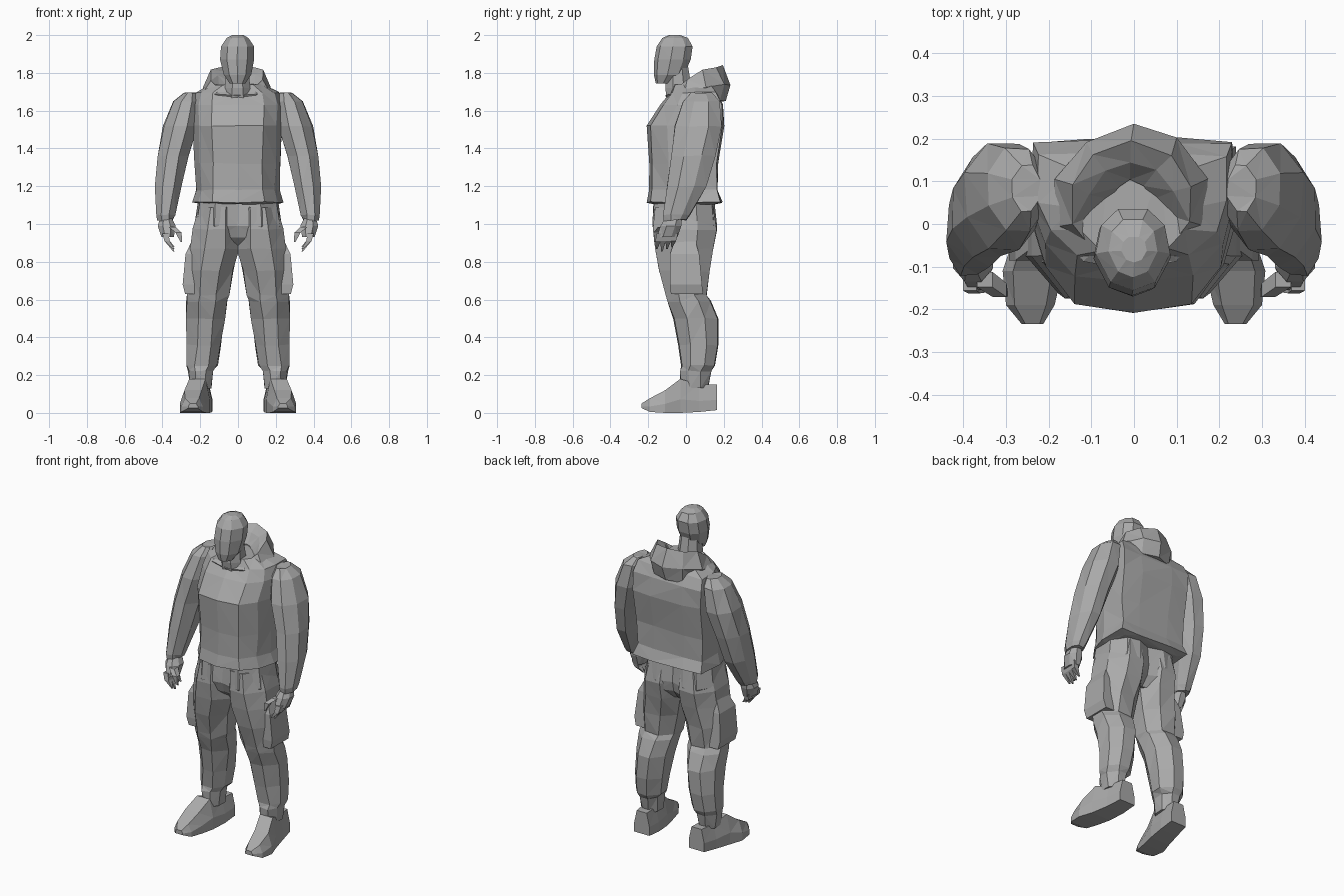
import bpy, bmesh, math, random
from mathutils import Vector

random.seed(4)
mat = bpy.data.materials.new("stone grey")
mat.diffuse_color = (0.4, 0.4, 0.4, 1)

# Unit cross-sections (u = left-right, v = front-back)
ROUND = [(math.cos(math.radians(a + 22.5)) * 1.08, math.sin(math.radians(a + 22.5)) * 1.08)
         for a in range(0, 360, 45)]
TORSO = [(0, -1), (0.58, -0.9), (0.88, -0.45), (1, 0.1), (0.98, 0.97), (0.45, 1),
         (-0.45, 1), (-0.98, 0.97), (-1, 0.1), (-0.88, -0.45), (-0.58, -0.9)]
HIPS = [(0, -0.85), (0.55, -1), (0.95, -0.5), (1, 0.4), (0.75, 0.9), (0.4, 1), (0, 0.8),
        (-0.4, 1), (-0.75, 0.9), (-1, 0.4), (-0.95, -0.5), (-0.55, -1)]
HEAD = [(0, -1), (0.6, -0.8), (1, -0.1), (0.85, 0.6), (0.4, 1),
        (-0.4, 1), (-0.85, 0.6), (-1, -0.1), (-0.6, -0.8)]
BOX = [(-1, -1), (1, -1), (1, 1), (-1, 1)]


def loft(name, rings, mirror=False, jitter=0.0, closed=False):
    """Skin a list of 3D rings with flat triangles."""
    bm = bmesh.new()
    vs = [[bm.verts.new(Vector(p) + Vector([random.uniform(-jitter, jitter) for _ in range(3)]))
           for p in r] for r in rings]
    n = len(vs[0])
    pairs = list(zip(vs, vs[1:])) + ([(vs[-1], vs[0])] if closed else [])
    for a, b in pairs:
        for i in range(n):
            j = (i + 1) % n
            bm.faces.new((a[i], a[j], b[j], b[i]))
    if not closed:
        bm.faces.new(vs[0])
        bm.faces.new(vs[-1])
    bmesh.ops.triangulate(bm, faces=bm.faces[:])
    bmesh.ops.recalc_face_normals(bm, faces=bm.faces[:])
    me = bpy.data.meshes.new(name)
    bm.to_mesh(me)
    bm.free()
    me.materials.append(mat)
    ob = bpy.data.objects.new(name, me)
    bpy.context.collection.objects.link(ob)
    if mirror:
        ob.modifiers.new("mirror", "MIRROR")
    return ob


def stack(section, levels):
    """Horizontal rings from (z, x0, x1, y0, y1) bounds."""
    return [[((x0 + x1) / 2 + u * (x1 - x0) / 2, (y0 + y1) / 2 + v * (y1 - y0) / 2, z)
             for u, v in section] for z, x0, x1, y0, y1 in levels]


def finger(name, path, r):
    """Tapered square prism along a short path."""
    rings = [[(p[0] + u * r * s, p[1] + v * r * s, p[2]) for u, v in BOX]
             for p, s in zip(path, (1, 0.9, 0.25))]
    loft(name, rings, True)


# Head and neck
loft("head", stack(HEAD, [
    (1.745, -0.045, 0.04, -0.16, -0.07), (1.79, -0.075, 0.07, -0.17, -0.01),
    (1.87, -0.095, 0.085, -0.168, 0.025), (1.94, -0.09, 0.085, -0.155, 0.035),
    (1.985, -0.06, 0.055, -0.125, 0.01), (2.0, -0.03, 0.03, -0.09, -0.03)]))
loft("neck", stack(ROUND, [(1.65, -0.08, 0.075, -0.1, 0.05), (1.72, -0.07, 0.065, -0.11, 0.03),
                           (1.84, -0.06, 0.055, -0.1, 0.01)]))

# Sweatshirt body with flared hem
loft("torso", stack(TORSO, [
    (1.105, -0.2, 0.2, -0.17, 0.15), (1.115, -0.24, 0.24, -0.205, 0.19),
    (1.18, -0.222, 0.22, -0.197, 0.168), (1.32, -0.228, 0.226, -0.195, 0.17),
    (1.52, -0.238, 0.232, -0.21, 0.2), (1.63, -0.24, 0.235, -0.14, 0.193),
    (1.695, -0.225, 0.22, -0.085, 0.165), (1.74, -0.14, 0.135, -0.07, 0.13)]), jitter=0.004)

# Hood folded down around the neck, peaked at the back
hood = []
for k in range(10):
    a = math.radians(k * 36 + 90)
    c, s = math.cos(a), math.sin(a)
    b = (1 + s) / 2
    top = 1.69 + 0.145 * min(1, b * 1.4)

    def at(f, z, c=c, s=s):
        return (c * 0.185 * f - 0.005, 0.04 + s * (0.195 if s > 0 else 0.155) * f, z)
    hood.append([at(0.85, 1.64 + 0.01 * b), at(1.0, 1.68 + 0.06 * b), at(0.8, top),
                 at(0.55, top - 0.035), at(0.3, 1.69 + 0.06 * b), at(0.3, 1.65)])
loft("hood", hood, jitter=0.006, closed=True)

# Sleeves
loft("sleeve", stack(ROUND, [
    (1.695, 0.22, 0.285, 0.03, 0.14), (1.65, 0.205, 0.342, -0.015, 0.178),
    (1.52, 0.212, 0.395, -0.06, 0.192), (1.36, 0.26, 0.428, -0.075, 0.155),
    (1.2, 0.295, 0.437, -0.1, 0.105), (1.05, 0.335, 0.434, -0.12, 0.02),
    (1.02, 0.345, 0.425, -0.115, 0.0)]), True, 0.004)

# Hands
loft("palm", stack(ROUND, [
    (1.04, 0.355, 0.41, -0.105, -0.02), (0.99, 0.33, 0.425, -0.135, -0.025),
    (0.93, 0.34, 0.405, -0.155, -0.045)]), True)
for i in range(4):
    y = -0.14 + i * 0.027
    finger("finger", [(0.385, y, 0.95), (0.375, y - 0.008, 0.91),
                      (0.34, y - 0.015, 0.855 + 0.012 * abs(i - 1))], 0.016)
finger("thumb", [(0.35, -0.13, 0.985), (0.315, -0.155, 0.955), (0.30, -0.165, 0.905)], 0.018)

# Trousers: hips, legs and side pockets
loft("trouser_hips", stack(HIPS, [
    (1.115, -0.215, 0.215, -0.17, 0.15), (0.99, -0.232, 0.232, -0.178, 0.165),
    (0.93, -0.2, 0.2, -0.15, 0.15), (0.87, -0.09, 0.09, -0.08, 0.09)]), jitter=0.003)
loft("trouser_leg", stack(ROUND, [
    (1.09, 0.0, 0.21, -0.165, 0.145), (0.97, -0.01, 0.238, -0.175, 0.165),
    (0.87, -0.005, 0.252, -0.165, 0.145), (0.75, 0.025, 0.265, -0.14, 0.12),
    (0.62, 0.05, 0.272, -0.105, 0.112), (0.59, 0.055, 0.27, -0.095, 0.13),
    (0.5, 0.072, 0.272, -0.065, 0.17), (0.36, 0.09, 0.272, -0.038, 0.17),
    (0.25, 0.11, 0.277, -0.025, 0.15), (0.22, 0.13, 0.26, -0.035, 0.13),
    (0.13, 0.14, 0.25, -0.025, 0.115)]), True, 0.005)
loft("cargo_pocket", stack(BOX, [
    (0.91, 0.2, 0.245, -0.06, 0.05), (0.84, 0.2, 0.278, -0.085, 0.07),
    (0.68, 0.2, 0.293, -0.085, 0.085), (0.63, 0.2, 0.28, -0.08, 0.09)]), True)

# Boots, lofted from toe to heel with toes turned out
boot = []
for y, x, w, z0, z1 in [(-0.235, 0.238, 0.025, 0.025, 0.05), (-0.19, 0.243, 0.057, 0.005, 0.078),
                        (-0.11, 0.238, 0.07, 0, 0.12), (-0.03, 0.215, 0.066, 0, 0.18),
                        (0.07, 0.197, 0.06, 0.005, 0.15), (0.165, 0.187, 0.052, 0.015, 0.15)]:
    h = z1 - z0
    boot.append([(x - w, y, z0), (x + w, y, z0), (x + w, y, z0 + h * 0.4),
                 (x + w * 0.65, y, z1), (x - w * 0.65, y, z1), (x - w, y, z0 + h * 0.4)])
loft("boot", boot, True)
